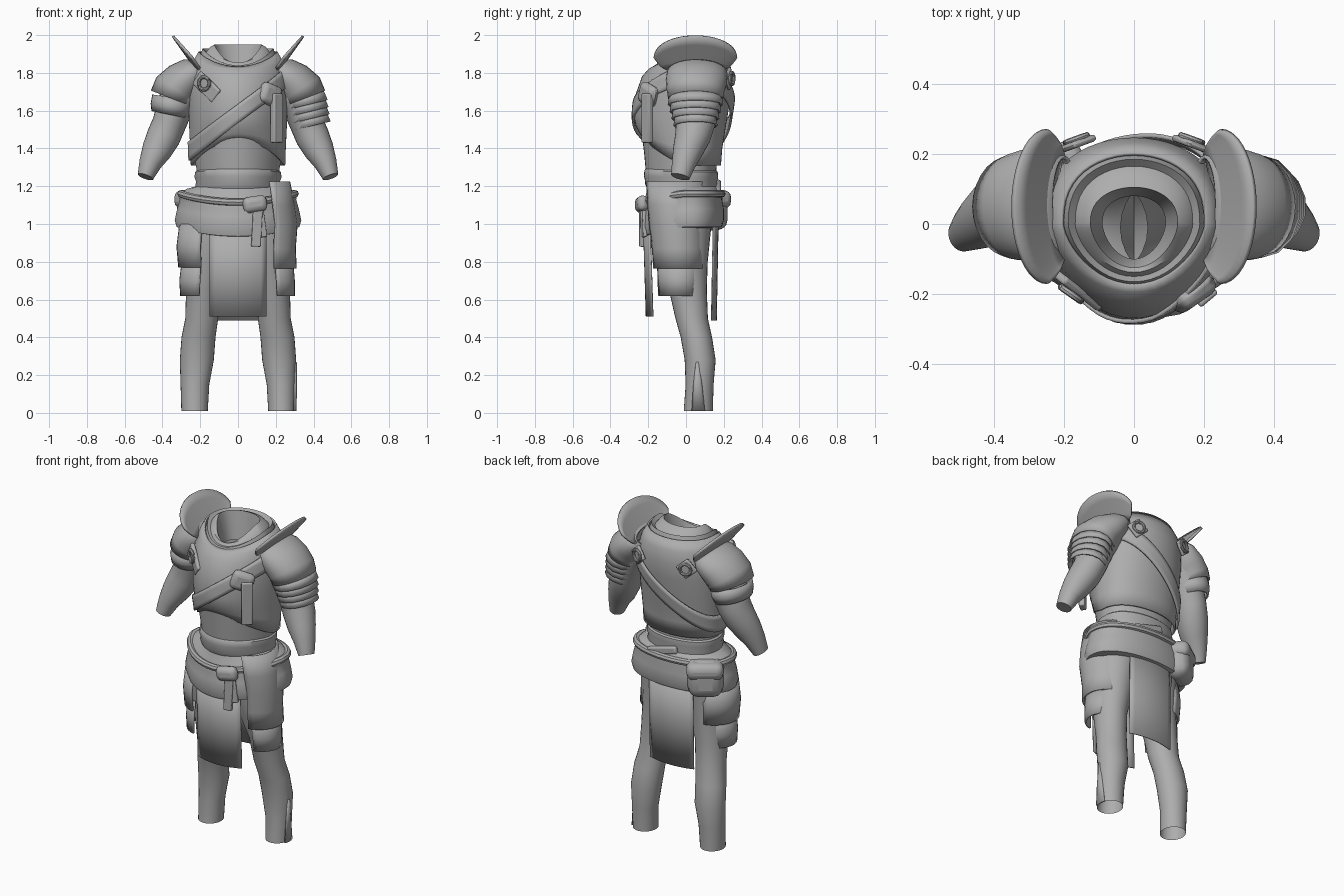
import bpy, bmesh, math
from mathutils import Vector, Matrix, Euler

if "Cube" in bpy.data.objects:
    bpy.data.objects.remove(bpy.data.objects["Cube"])

grey = bpy.data.materials.new("plain_grey")
grey.diffuse_color = (0.42, 0.42, 0.42, 1)
grey.use_nodes = True
grey.node_tree.nodes["Principled BSDF"].inputs["Base Color"].default_value = grey.diffuse_color


def make(name, rows, closed=True, cap=False, solid=0, angle=40):
    """Skin a mesh over rows of points."""
    bm = bmesh.new()
    vs = [[bm.verts.new(p) for p in r] for r in rows]
    n = len(rows[0])
    for a, b in zip(vs, vs[1:]):
        for i in range(n if closed else n - 1):
            j = (i + 1) % n
            bm.faces.new((a[i], a[j], b[j], b[i]))
    if cap:
        bm.faces.new(vs[0])
        bm.faces.new(vs[-1])
    return finish(name, bm, solid, angle)


def finish(name, bm, solid=0, angle=40, bevel=0):
    bmesh.ops.recalc_face_normals(bm, faces=bm.faces)
    me = bpy.data.meshes.new(name)
    bm.to_mesh(me)
    bm.free()
    me.materials.append(grey)
    me.polygons.foreach_set("use_smooth", [True] * len(me.polygons))
    me.set_sharp_from_angle(angle=math.radians(angle))
    ob = bpy.data.objects.new(name, me)
    bpy.context.collection.objects.link(ob)
    if solid:
        m = ob.modifiers.new("thickness", 'SOLIDIFY')
        m.thickness, m.offset = solid, 0
    if bevel:
        m = ob.modifiers.new("rounding", 'BEVEL')
        m.width, m.segments = bevel, 3
    return ob


def body_ring(z, rx, yf, yb, dz=0, n=48, grow=0):
    """Body section: keeled front, flatter back, front height shift dz."""
    return [body_point(2 * math.pi * i / n, z, rx + grow, yf - grow, yb + grow, dz)
            for i in range(n)]


def body_point(a, z, rx, yf, yb, dz=0):
    c, s = math.cos(a), math.sin(a)
    y = yf * abs(s) ** 1.3 if s < 0 else yb * s ** 0.8
    return (rx * c, y, z + (dz * abs(s) ** 1.7 if s < 0 else 0))


def tube(name, path, n=28, cap=False, solid=0, side=1):
    """Limb section swept along (x, y, z, depth radius, width radius)."""
    P = [Vector((p[0] * side, p[1], p[2])) for p in path]
    rows = []
    for k, p in enumerate(path):
        t = (P[min(k + 1, len(P) - 1)] - P[max(k - 1, 0)]).normalized()
        u = (Vector((0, 1, 0)) - t * t.y).normalized()
        v = t.cross(u)
        rows.append([P[k] + u * p[3] * math.cos(q) + v * p[4] * math.sin(q)
                     for q in (2 * math.pi * i / n for i in range(n))])
    return make(name, rows, cap=cap, solid=solid)


def shell(name, rows, half=75, side=1, n=14):
    """Curved outer guard from rows of (z, cx, cy, rx, ry)."""
    pts = []
    for z, cx, cy, rx, ry in rows:
        A = [math.radians(-half + 2 * half * i / n) for i in range(n + 1)]
        pts.append([(side * (cx + rx * math.cos(a)), cy + ry * math.sin(a), z) for a in A])
    return make(name, pts, closed=False, solid=0.012)


def box(name, loc, size, rot=(0, 0, 0), bevel=0.01):
    bm = bmesh.new()
    M = Matrix.Translation(loc) @ Euler([math.radians(r) for r in rot]).to_matrix().to_4x4()
    bmesh.ops.create_cube(bm, size=1, matrix=M @ Matrix.Diagonal((*size, 1)))
    return finish(name, bm, bevel=bevel)


def loop(name, pts, r, n=8):
    """Closed rope through the given points."""
    rows, m = [], len(pts)
    P = [Vector(p) for p in pts]
    for k in range(m + 1):
        t = (P[(k + 1) % m] - P[(k - 1) % m]).normalized()
        u = Vector((0, 0, 1)) if abs(t.z) < 0.9 else Vector((0, 1, 0))
        u = (u - t * t.dot(u)).normalized()
        v = t.cross(u)
        rows.append([P[k % m] + r * (u * math.cos(q) + v * math.sin(q))
                     for q in (2 * math.pi * i / n for i in range(n))])
    return make(name, rows)


def ring(name, loc, R, r, yaw):
    M = Matrix.Translation(loc) @ Matrix.Rotation(math.radians(yaw), 4, 'Z')
    return loop(name, [M @ Vector((R * math.cos(a), 0, R * math.sin(a)))
                       for a in (2 * math.pi * i / 20 for i in range(20))], r)


# Chest plate with collar and neck lining
chest = [(1.31, .245, -.215, .18, .13), (1.40, .248, -.24, .187, .08),
         (1.48, .252, -.262, .2, .04), (1.57, .256, -.272, .215, 0), (1.68, .26, -.264, .232, 0),
         (1.78, .258, -.228, .242, 0), (1.85, .238, -.192, .228, -.03),
         (1.91, .205, -.172, .2, -.08)]
make("chest_plate", [body_ring(*r) for r in chest], solid=0.01)
collar = [(1.89, .2, -.175, .2, -.07), (1.93, .188, -.165, .185, -.09),
          (1.91, .168, -.15, .165, -.07), (1.935, .15, -.138, .14, -.08),
          (1.95, .125, -.125, .105, -.1), (1.88, .108, -.112, .095, -.06),
          (1.78, .09, -.1, .08, -.02)]
make("collar", [body_ring(*r) for r in collar])

# Undershirt, waist sash and hip wrap
make("undershirt", [body_ring(*r) for r in (
    (1.48, .24, -.235, .17), (1.38, .235, -.222, .165), (1.28, .218, -.213, .16),
    (1.19, .215, -.2, .16), (1.10, .24, -.2, .16))])
make("waist_sash", [body_ring(*r) for r in (
    (1.285, .216, -.212, .158, .01), (1.275, .228, -.22, .168, .01), (1.245, .23, -.223, .17, .01),
    (1.225, .222, -.218, .165, .01), (1.2, .226, -.216, .168, .01), (1.17, .215, -.2, .16, .01))])
make("hip_wrap", [body_ring(*r) for r in (
    (1.2, .22, -.2, .165), (1.185, .275, -.215, .18, -.04), (1.15, .312, -.235, .192, -.05),
    (1.13, .308, -.234, .192, -.05), (1.08, .322, -.244, .2, -.04),
    (1.02, .335, -.25, .2, -.04), (.985, .325, -.238, .19, -.05),
    (.98, .28, -.2, .16, -.05), (1.05, .2, -.15, .1))])
loop("hip_belt", body_ring(1.16, .302, -.23, .19, -.045, 40), .02)


# Diagonal strap following the chest, standing off at the back
def strap_row(off, grow):
    row = []
    for i in range(64):
        a = 2 * math.pi * i / 64
        z = 1.585 + .2 * math.cos(a) + off
        k = max(j for j in range(len(chest) - 1) if chest[j][0] <= z or j == 0)
        f = (z - chest[k][0]) / (chest[k + 1][0] - chest[k][0])
        rx, yf, yb = (chest[k][j] * (1 - f) + chest[k + 1][j] * f for j in (1, 2, 3))
        row.append(body_point(a, z, rx + grow, yf - grow, yb + grow + .015))
    return row


make("shoulder_strap", [strap_row(o, .011) for o in (-.05, -.025, 0, .025, .05)], solid=.012)

# Arms, legs, shoulder guards and crescent flares on both sides
for s in (1, -1):
    tube("arm", [(.22, .06, 1.80, .12, .09), (.32, .05, 1.66, .12, .10), (.365, .05, 1.53, .105, .09),
                 (.395, .035, 1.46, .094, .09), (.43, .01, 1.39, .08, .08),
                 (.465, -.012, 1.32, .064, .06), (.49, -.03, 1.25, .05, .043)], cap=True, side=s)
    leg = [(1.10, .12, -.01, .16, .16), (.95, .143, -.015, .135, .145), (.80, .16, -.01, .115, .125),
           (.65, .183, .01, .092, .1), (.5, .192, .03, .087, .086), (.4, .209, .055, .09, .083),
           (.28, .218, .075, .09, .082), (.15, .228, .072, .076, .074), (.01, .23, .065, .07, .077)]
    make("leg", [[(s * (cx + rx * math.cos(a)), cy + ry * math.sin(a), z)
                  for a in (2 * math.pi * i / 28 for i in range(28))] for z, cx, cy, rx, ry in leg])
    tube("shoulder_guard", [(.20, .06, 1.83, .13, .05), (.235, .06, 1.80, .155, .085),
                            (.29, .055, 1.755, .158, .105), (.335, .05, 1.71, .148, .113),
                            (.352, .05, 1.665, .14, .112)], solid=.01, side=s)
    fan = []
    for k in range(5):
        f = k / 4
        fan.append([(s * (.2 + .02 * h + f * (.045 + .08 * h)), .05 + (.15 + .07 * f ** .6) * c,
                     1.82 + f * (.065 + .11 * h))
                    for h, c in ((math.sin(math.pi * i / 24), math.cos(math.pi * i / 24))
                                 for i in range(25))])
    make("shoulder_flare", fan, closed=False, solid=.014)
    # Back buckles
    box("back_buckle_plate", (s * .165, .228, 1.77), (.09, .02, .09), (0, 40, -s * 20))
    ring("back_buckle_ring", (s * .165, .243, 1.77), .032, .009, -s * 20)

# Layered upper arm bands: four on one side, one broad on the other
for k in range(4):
    x, z = .352 + .008 * k, 1.68 - .037 * k
    tube("arm_band", [(x, .05, z, .135 - .01 * k, .104 - .003 * k),
                      (x + .012, .05, z - .05, .143 - .01 * k, .113 - .003 * k)],
         n=14, solid=.008, side=1)
tube("arm_band", [(.345, .05, 1.67, .132, .105), (.352, .05, 1.62, .135, .107),
                  (.36, .05, 1.58, .122, .095)], solid=.01, side=-1)

# Layered thigh guards
shell("thigh_guard_upper", [(1.225, .13, -.055, .14, .155), (1.1, .145, -.055, .15, .15),
                            (1.0, .155, -.05, .155, .145), (.87, .15, -.04, .15, .14),
                            (.765, .15, -.035, .155, .138)])
shell("thigh_guard_lower", [(.82, .16, -.035, .125, .12), (.70, .17, -.035, .125, .112),
                            (.62, .175, -.035, .12, .106)])
shell("thigh_guard_upper", [(1.0, .15, -.03, .155, .14), (.88, .155, -.03, .165, .145),
                            (.77, .155, -.03, .155, .14)], side=-1)
shell("thigh_guard_lower", [(.82, .16, -.03, .13, .12), (.70, .165, -.03, .14, .12),
                            (.62, .17, -.03, .13, .115)], side=-1)

# Front and back hanging cloths, leaning slightly inward at the hem
for name, y0, y1, bow, z0, z1 in (("front_cloth", -.21, -.225, .035, .51, 1.0),
                                  ("back_cloth", .16, .17, -.025, .49, 1.03)):
    make(name, [[(x * .015, y0 * (1 - t) + y1 * t + bow * (x / 10) ** 2, z0 * (1 - t) + z1 * t)
                 for x in range(-10, 11, 2)] for t in (0, .5, 1)], closed=False, solid=.006)

# Belt knot with tails
box("belt_knot", (.09, -.235, 1.105), (.13, .06, .085), (0, -8, 10), .035)
box("belt_tail", (.10, -.235, .98), (.05, .022, .2), (0, 3, 10), .006)
box("belt_tail", (.125, -.222, 1.0), (.04, .02, .14), (0, -8, 15), .006)

# Chest knot with hanging strap on one side, buckle on the other
box("chest_knot", (.17, -.2, 1.685), (.13, .06, .115), (0, 20, 35), .03)
box("chest_tail", (.205, -.205, 1.56), (.065, .035, .26), (0, 0, 40), .008)
box("chest_buckle_plate", (-.165, -.187, 1.725), (.17, .025, .085), (0, 38, -38))
ring("chest_buckle_ring", (-.18, -.2, 1.745), .034, .01, -35)

# Back pouch and belt tie
box("back_pouch", (-.225, .13, 1.075), (.2, .14, .22), (0, 0, 35), .06)
box("pouch_flap", (-.225, .135, 1.13), (.21, .145, .1), (0, 0, 35), .04)
box("back_tie", (.04, .17, 1.19), (.2, .03, .045), (0, 15, 0), .012)

# Tapered split flap at the calf
shell("calf_flap", [(.27, .22, .06, .085, .01), (.14, .228, .062, .078, .05),
                    (.01, .232, .065, .072, .078)], half=25, n=6)
